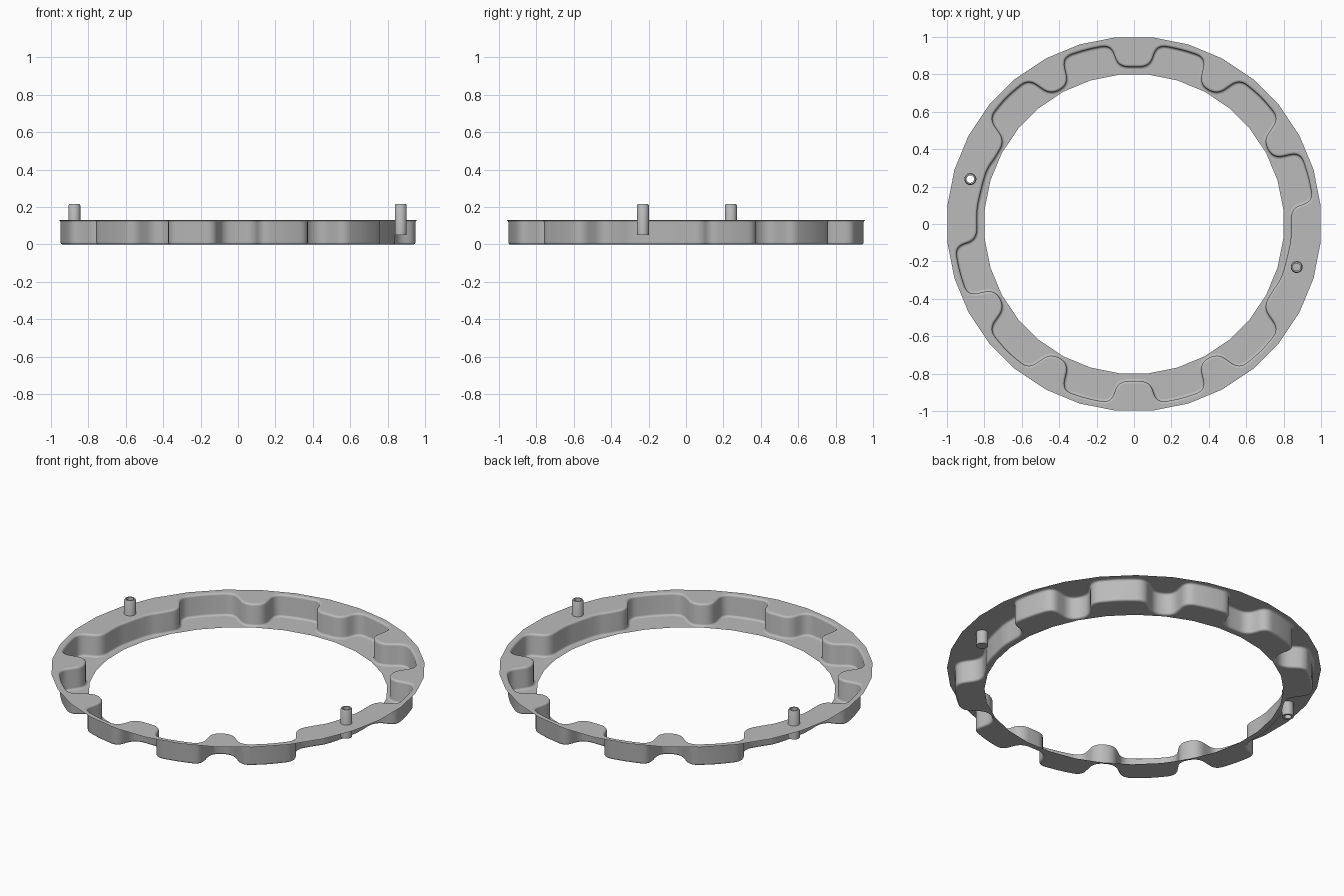
import bpy, bmesh
from math import cos, sin, pi, radians, hypot
from mathutils import Vector

old = bpy.data.objects.get("Cube")
if old:
    bpy.data.objects.remove(old, do_unlink=True)

grey = bpy.data.materials.new("plain_grey")
grey.use_nodes = True
colour = (0.5, 0.5, 0.5, 1)
grey.diffuse_color = colour
grey.node_tree.nodes["Principled BSDF"].inputs["Base Color"].default_value = colour

TOP, ROUND = 0.13, 0.012
PINS = {"left_pin": (0.87, -0.23, True), "right_pin": (-0.875, 0.24, False)}


def circle(radius, count, cx=0, cy=0):
    return [Vector((cx + radius * cos((i + 0.5) * 2 * pi / count),
                    cy + radius * sin((i + 0.5) * 2 * pi / count))) for i in range(count)]


def add_loop(bm, points, z):
    verts = [bm.verts.new((p.x, p.y, z)) for p in points]
    edges = [bm.edges.new((verts[i - 1], verts[i])) for i in range(len(verts))]
    return verts, edges


def bridge(bm, a, b):
    for i in range(len(a)):
        bm.faces.new((a[i - 1], a[i], b[i], b[i - 1]))


def finish(bm, name, angle):
    bmesh.ops.recalc_face_normals(bm, faces=bm.faces)
    if sum(f.normal.z * f.calc_area() for f in bm.faces) < -0.001:
        bmesh.ops.reverse_faces(bm, faces=bm.faces)
    mesh = bpy.data.meshes.new(name)
    bm.to_mesh(mesh)
    bm.free()
    mesh.materials.append(grey)
    ob = bpy.data.objects.new(name, mesh)
    bpy.context.collection.objects.link(ob)
    bpy.ops.object.select_all(action="DESELECT")
    ob.select_set(True)
    bpy.context.view_layer.objects.active = ob
    bpy.ops.object.shade_smooth_by_angle(angle=radians(angle))
    return ob


# Toothed outline: one eighth, mirrored to a quarter, then turned four times
eighth = [(0.085, 0.84), (0.122, 0.958), (0.256, 0.932), (0.383, 0.89),
          (0.35, 0.745), (0.445, 0.69), (0.565, 0.775)]
quarter = eighth + [(0.68, 0.68)] + [(y, x) for x, y in reversed(eighth)]
corners = []
for turn in range(4):
    part = list(quarter[:-1])
    part.append(quarter[-1])
    if turn % 2:
        # a plain inner arc takes the place of one tooth
        arc = [(0.838 * sin(a), 0.838 * cos(a)) for a in map(radians, (11, 16, 21))]
        part[1:4] = arc
    for x, y in part:
        for _ in range(turn):
            x, y = y, -x
        corners.append(Vector((x, y)))

# Round the corners of the outline
outline = []
for i, p in enumerate(corners):
    before, after = corners[i - 1] - p, corners[(i + 1) % len(corners)] - p
    a = p + before.normalized() * min(0.055, before.length * 0.46)
    b = p + after.normalized() * min(0.055, after.length * 0.46)
    for k in range(7):
        t = k / 6
        outline.append(a * (1 - t) ** 2 + p * 2 * t * (1 - t) + b * t * t)


def offset(points, d):
    out = []
    for i, p in enumerate(points):
        run = (points[(i + 1) % len(points)] - points[i - 1]).normalized()
        out.append(p + Vector((-run.y, run.x)) * d)
    return out


# Toothed wall with rounded upper and lower edges
bm = bmesh.new()
steps = [k * pi / 8 for k in range(5)]
section = [(ROUND * (1 - sin(a)), TOP - ROUND * (1 - cos(a))) for a in steps]
section += [(-ROUND * (1 - cos(a)), ROUND * (1 - sin(a))) for a in steps]
loops = [add_loop(bm, offset(outline, d), z) for d, z in section]
for upper, lower in zip(loops, loops[1:]):
    bridge(bm, upper[0], lower[0])

# Upper flange with pin holes, and lower inner floor
rim = add_loop(bm, circle(1.003, 32), TOP)[1]
holes = []
for x, y, closed in PINS.values():
    holes += add_loop(bm, circle(0.024, 16, x, y), TOP)[1]
bmesh.ops.triangle_fill(bm, edges=loops[0][1] + rim + holes, use_beauty=True,
                        normal=(0, 0, 1))
inner = add_loop(bm, circle(0.802, 32), 0)[1]
bmesh.ops.triangle_fill(bm, edges=loops[-1][1] + inner, use_beauty=True,
                        normal=(0, 0, 1))
ring = finish(bm, "flanged_ring", 40)
for poly in ring.data.polygons:
    if abs(poly.normal.z) > 0.999:
        poly.use_smooth = False

# Hollow pins through the flange
for name, (x, y, closed) in PINS.items():
    bm = bmesh.new()
    shape = [(0.02, 0.05), (0.032, 0.05), (0.032, 0.209), (0.027, 0.217), (0.02, 0.217)]
    rings = [add_loop(bm, circle(r, 20, x, y), z)[0] for r, z in shape]
    for i in range(len(rings)):
        bridge(bm, rings[i - 1], rings[i])
    if closed:
        bm.faces.new(rings[0])
    finish(bm, name, 35)
